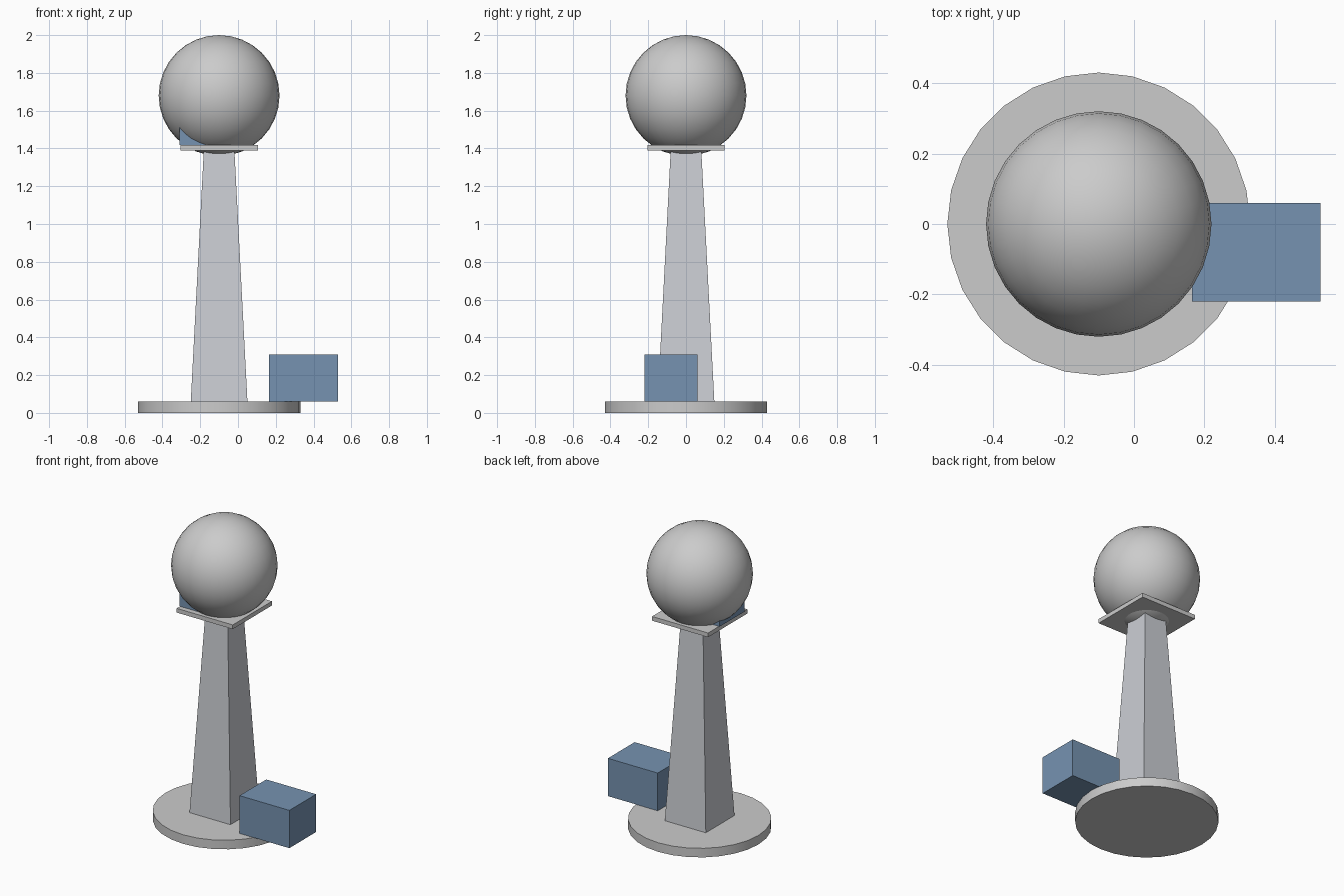
import bpy
import bmesh
import math

if "Cube" in bpy.data.objects:
    bpy.data.objects.remove(bpy.data.objects["Cube"])

CX = -0.10  # axis of the column


def material(name, rgb):
    m = bpy.data.materials.new(name)
    m.diffuse_color = (*rgb, 1.0)
    m.use_nodes = True
    m.node_tree.nodes["Principled BSDF"].inputs["Base Color"].default_value = m.diffuse_color
    return m


blue = material("slate_blue", (0.18, 0.29, 0.44))
stone = material("cool_grey", (0.60, 0.62, 0.66))


def block(name, x, y, z, mat=None, top_scale=1.0):
    """Box from (min, max) ranges; the top can be scaled in for a taper."""
    bm = bmesh.new()
    bmesh.ops.create_cube(bm, size=1.0)
    for v in bm.verts:
        k = top_scale if v.co.z > 0 else 1.0
        v.co.x *= (x[1] - x[0]) * k
        v.co.y *= (y[1] - y[0]) * k
        v.co.z *= z[1] - z[0]
    mesh = bpy.data.meshes.new(name)
    bm.to_mesh(mesh)
    bm.free()
    obj = bpy.data.objects.new(name, mesh)
    obj.location = [sum(r) / 2 for r in (x, y, z)]
    bpy.context.collection.objects.link(obj)
    if mat:
        mesh.materials.append(mat)
    return obj


# Round foot
bpy.ops.mesh.primitive_cylinder_add(vertices=28, radius=0.43, depth=0.06,
                                    location=(CX, 0, 0.03))
bpy.context.object.name = "round_base"
bpy.ops.object.shade_smooth_by_angle(angle=math.radians(30))

# Tapered square column and its cap plate
block("tapered_column", (CX - 0.15, CX + 0.15), (-0.15, 0.15), (0.06, 1.39),
      stone, top_scale=0.54)
block("cap_plate", (CX - 0.205, CX + 0.205), (-0.205, 0.205), (1.39, 1.418))

# Ball sunk into the plate
bpy.ops.mesh.primitive_uv_sphere_add(segments=32, ring_count=16, radius=0.32,
                                     location=(CX, 0, 1.68))
bpy.context.object.name = "ball"
bpy.ops.object.shade_smooth()

# Blue block on the foot, and the block mostly buried in the ball
block("side_block", (0.165, 0.53), (-0.22, 0.06), (0.06, 0.31), blue)
block("ball_block", (-0.31, -0.06), (-0.17, 0.09), (1.418, 1.66), blue)
